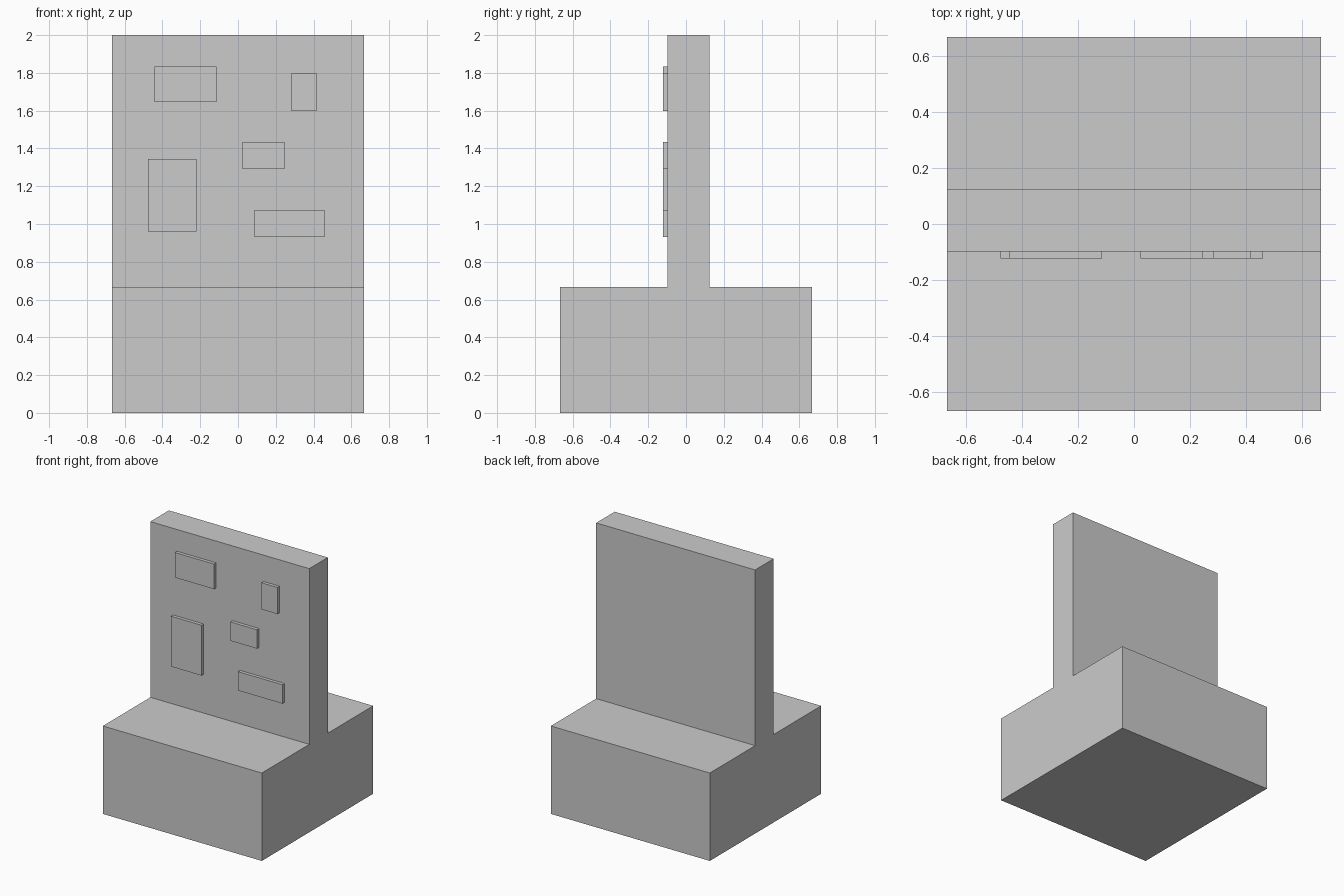
import bpy
from mathutils import Vector

if "Cube" in bpy.data.objects:
    bpy.data.objects.remove(bpy.data.objects["Cube"])


def box(name, low, high):
    """Axis-aligned box between two corners."""
    low, high = Vector(low), Vector(high)
    bpy.ops.mesh.primitive_cube_add(size=1, location=(low + high) / 2)
    obj = bpy.context.object
    obj.name = name
    obj.scale = high - low
    bpy.ops.object.transform_apply(location=False, rotation=False, scale=True)
    return obj


HALF = 0.667
WALL_FRONT, WALL_BACK = -0.098, 0.124
PANEL_FRONT = -0.123

# Base block and the upright wall standing on it
box("base_block", (-HALF, -HALF, 0), (HALF, HALF, HALF))
box("upright_wall", (-HALF, WALL_FRONT, HALF), (HALF, WALL_BACK, 2))

# Raised stones on the front of the wall: x min, x max, z min, z max
stones = [
    (-0.443, -0.114, 1.645, 1.835),
    (0.284, 0.416, 1.598, 1.800),
    (0.023, 0.246, 1.290, 1.433),
    (-0.476, -0.220, 0.961, 1.343),
    (0.087, 0.459, 0.930, 1.073),
]
for i, (x0, x1, z0, z1) in enumerate(stones, 1):
    box(f"raised_stone_{i}", (x0, PANEL_FRONT, z0), (x1, WALL_FRONT, z1))
